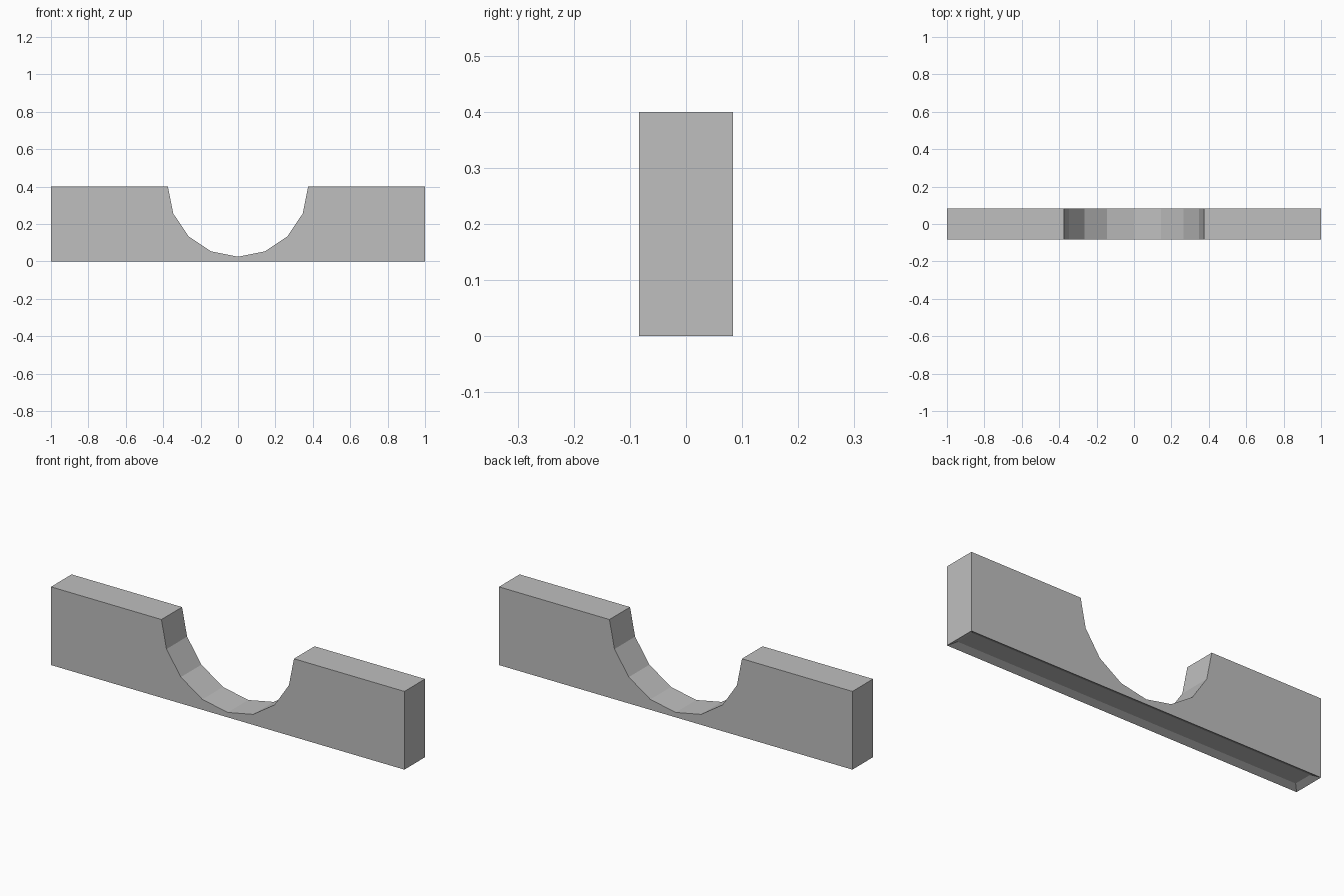
import bpy
import bmesh
from math import sin, cos, pi

cube = bpy.data.objects.get("Cube")
if cube:
    bpy.data.objects.remove(cube, do_unlink=True)

UNIT = 2 / 60
LENGTH, DEPTH, HEIGHT = 60 * UNIT, 5 * UNIT, 12 * UNIT
RADIUS = 0.375

# Plain grey material
grey = bpy.data.materials.new("plain_grey")
grey.use_nodes = True
colour = (0.52, 0.52, 0.52, 1)
grey.diffuse_color = colour
grey.node_tree.nodes["Principled BSDF"].inputs["Base Color"].default_value = colour

# Block outline with a faceted half-round notch in the top
angles = [pi / 2 - i * pi / 8 for i in range(9)]
notch = [(RADIUS * sin(a), HEIGHT - RADIUS * cos(a)) for a in angles]
half = LENGTH / 2
outline = [(-half, HEIGHT), (-half, 0), (half, 0), (half, HEIGHT)] + notch

# Extrude the outline from front to back
bm = bmesh.new()
front = bm.faces.new([bm.verts.new((x, -DEPTH / 2, z)) for x, z in outline])
extruded = bmesh.ops.extrude_face_region(bm, geom=[front])
verts = [v for v in extruded["geom"] if isinstance(v, bmesh.types.BMVert)]
bmesh.ops.translate(bm, verts=verts, vec=(0, DEPTH, 0))
bmesh.ops.recalc_face_normals(bm, faces=bm.faces)

# Shallow channel sunk into the underside, leaving a rim
bm.normal_update()
underside = [f for f in bm.faces if f.normal.z < -0.99]
bmesh.ops.inset_region(bm, faces=underside, thickness=UNIT, use_even_offset=True)
for v in underside[0].verts:
    v.co.z += UNIT / 2

mesh = bpy.data.meshes.new("notched_block")
bm.to_mesh(mesh)
bm.free()
mesh.materials.append(grey)
block = bpy.data.objects.new("notched_block", mesh)
bpy.context.collection.objects.link(block)
